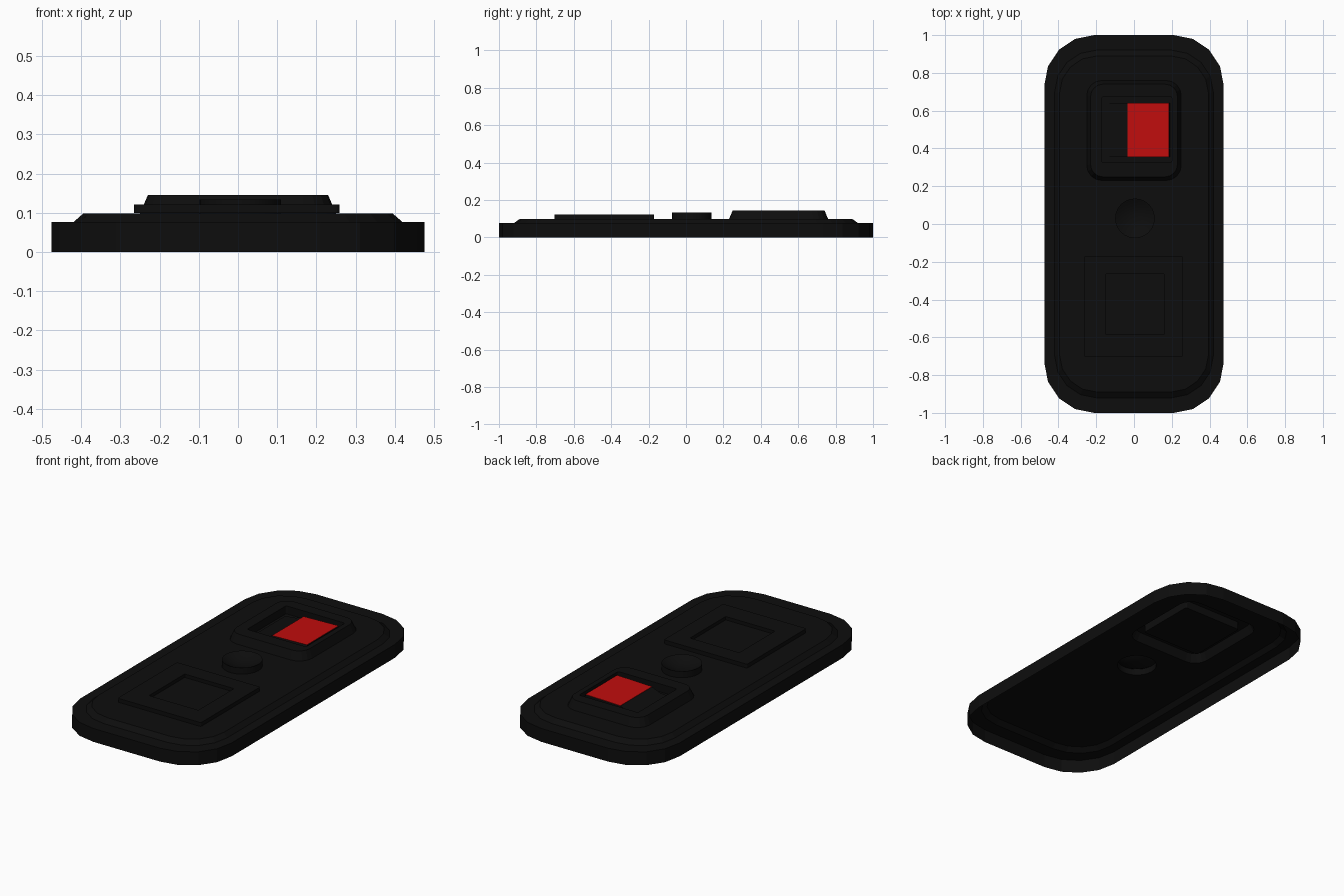
import bpy, bmesh, math
from mathutils import Vector

if "Cube" in bpy.data.objects:
    bpy.data.objects.remove(bpy.data.objects["Cube"])


def material(name, color):
    mat = bpy.data.materials.new(name)
    mat.use_nodes = True
    mat.diffuse_color = (*color, 1)
    mat.node_tree.nodes["Principled BSDF"].inputs["Base Color"].default_value = (*color, 1)
    return mat


BLACK = material("matte black", (0.004, 0.004, 0.004))
RED = material("switch red", (0.53, 0.004, 0.004))


def rounded(hx, hy, r, z, cx=0, cy=0, seg=4):
    """Rounded rectangle outline, counter-clockwise."""
    pts = []
    for k, (sx, sy) in enumerate([(1, 1), (-1, 1), (-1, -1), (1, -1)]):
        for i in range(seg + 1):
            a = math.pi / 2 * (k + i / seg)
            pts.append(Vector((cx + sx * (hx - r) + r * math.cos(a),
                               cy + sy * (hy - r) + r * math.sin(a), z)))
    return pts


def circle(r, z, cx, cy, n=24):
    return [Vector((cx + r * math.cos(2 * math.pi * i / n),
                    cy + r * math.sin(2 * math.pi * i / n), z)) for i in range(n)]


def finish(name, bm, mat):
    bmesh.ops.recalc_face_normals(bm, faces=bm.faces)
    if sum(f.normal.z * f.calc_area() for f in bm.faces) < 0:
        bmesh.ops.reverse_faces(bm, faces=bm.faces)
    mesh = bpy.data.meshes.new(name)
    bm.to_mesh(mesh)
    bm.free()
    mesh.materials.append(mat)
    obj = bpy.data.objects.new(name, mesh)
    bpy.context.collection.objects.link(obj)
    return obj


def loft(bm, outlines, cap=True):
    """Skin a stack of outlines and close the last one."""
    rings = [[bm.verts.new(p) for p in o] for o in outlines]
    for a, b in zip(rings, rings[1:]):
        for i in range(len(a)):
            j = (i + 1) % len(a)
            bm.faces.new((a[i], a[j], b[j], b[i]))
    if cap:
        bm.faces.new(rings[-1])
    return rings


def ring_edges(bm, ring):
    edges = []
    for a, b in zip(ring, ring[1:] + ring[:1]):
        edges.append(bm.edges.get((a, b)) or bm.edges.new((a, b)))
    return edges


HOUSING = (0, 0.495)
BUTTON = (0.005, 0.03)

# Hollow base plate: wall, ledge, chamfered deck with two openings
bm = bmesh.new()
deck = loft(bm, [rounded(0.475, 1, 0.265, 0),
                 rounded(0.475, 1, 0.265, 0.076),
                 rounded(0.42, 0.92, 0.22, 0.076),
                 rounded(0.395, 0.89, 0.2, 0.098)], cap=False)[-1]
holes = [[bm.verts.new(p) for p in o] for o in (
    rounded(0.25, 0.265, 0.08, 0.098, *HOUSING), circle(0.105, 0.098, *BUTTON))]
edges = sum((ring_edges(bm, r) for r in [deck] + holes), [])
bmesh.ops.triangle_fill(bm, edges=edges, use_beauty=True, normal=(0, 0, 1))
finish("base_plate", bm, BLACK)

# Switch housing with a sunken seat
bm = bmesh.new()
loft(bm, [rounded(0.25, 0.265, 0.08, 0.098, *HOUSING),
          rounded(0.23, 0.245, 0.065, 0.145, *HOUSING),
          rounded(0.185, 0.175, 0.01, 0.145, 0.015, 0.5),
          rounded(0.185, 0.175, 0.01, 0.1, 0.015, 0.5)])
finish("switch_housing", bm, BLACK)

# Rocker: raised half and pressed half, extruded along y
profile = [(0.19, 0.1), (0.185, 0.138), (-0.035, 0.132), (-0.085, 0.112), (-0.15, 0.106), (-0.15, 0.1)]
bm = bmesh.new()
loft(bm, [[Vector((x, y, z)) for x, z in profile] for y in (0.355, 0.64)])
finish("rocker_switch", bm, BLACK)

# Red face plate on the raised half
bm = bmesh.new()
loft(bm, [[Vector((x, y, z + dz)) for x, y, z in (
    (-0.035, 0.355, 0.132), (0.185, 0.355, 0.138),
    (0.185, 0.64, 0.138), (-0.035, 0.64, 0.132))] for dz in (0, 0.002)])
finish("rocker_red_face", bm, RED)

# Round button with a dished top
bm = bmesh.new()
dish = [circle(0.1 * math.sin(t), 0.132 - 0.03 * math.cos(t) ** 2, *BUTTON)
        for t in (math.pi / 2 * k / 6 for k in range(6, 0, -1))]
loft(bm, [circle(0.105, 0.098, *BUTTON), circle(0.105, 0.134, *BUTTON)] + dish)
button = finish("round_button", bm, BLACK)
for ob in bpy.context.selected_objects:
    ob.select_set(False)
button.select_set(True)
bpy.context.view_layer.objects.active = button
bpy.ops.object.shade_smooth_by_angle(angle=math.radians(35))

# Square pad with a shallow recess
bm = bmesh.new()
PAD = (-0.003, -0.437)
loft(bm, [rounded(0.262, 0.267, 0.01, 0.099, *PAD),
          rounded(0.262, 0.267, 0.01, 0.121, *PAD),
          rounded(0.155, 0.16, 0.005, 0.121, 0.005, -0.425),
          rounded(0.155, 0.16, 0.005, 0.102, 0.005, -0.425)])
finish("square_pad", bm, BLACK)
